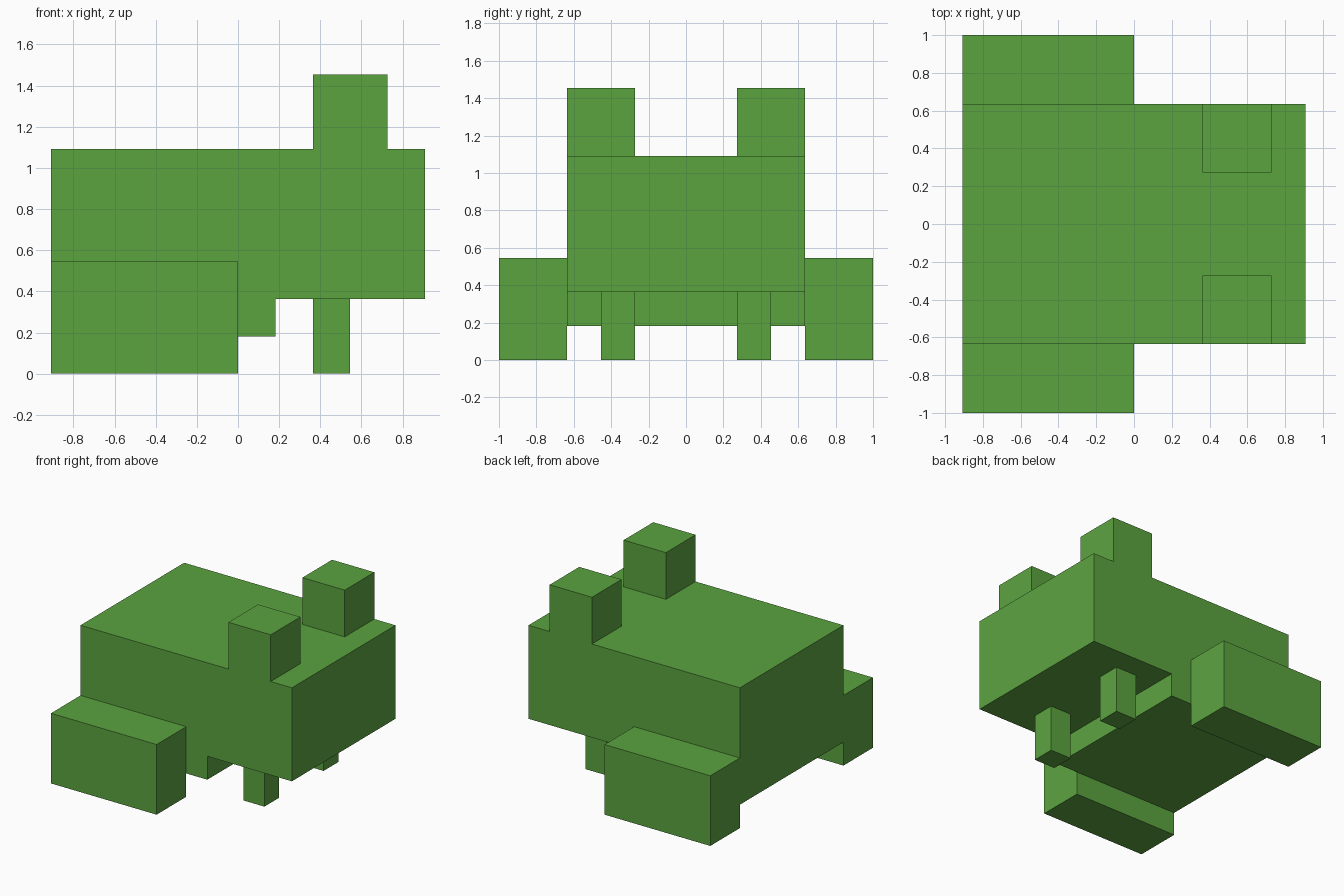
import bpy
import bmesh
from mathutils import Matrix, Vector

cube = bpy.data.objects.get("Cube")
if cube:
    bpy.data.objects.remove(cube, do_unlink=True)

U = 1 / 11  # one block unit; the model is 22 units wide

# Single skin colour
skin = bpy.data.materials.new("leaf_green")
skin.use_nodes = True
colour = (0.105, 0.371, 0.051, 1)
skin.diffuse_color = colour
bsdf = next(n for n in skin.node_tree.nodes if n.type == 'BSDF_PRINCIPLED')
bsdf.inputs["Base Color"].default_value = colour


def block(name, x, y, z):
    """Box spanning the (min, max) ranges, given in block units."""
    lo, hi = Vector((x[0], y[0], z[0])) * U, Vector((x[1], y[1], z[1])) * U
    bm = bmesh.new()
    matrix = Matrix.Translation((lo + hi) / 2) @ Matrix.Diagonal((*(hi - lo), 1))
    bmesh.ops.create_cube(bm, size=1, matrix=matrix)
    mesh = bpy.data.meshes.new(name)
    bm.to_mesh(mesh)
    bm.free()
    mesh.materials.append(skin)
    obj = bpy.data.objects.new(name, mesh)
    bpy.context.collection.objects.link(obj)
    return obj


# Body and the lower belly step under its rear
block("body", (-10, 10), (-7, 7), (4, 12))
block("belly", (-10, 2), (-7, 7), (2, 4))

# Paired parts, mirrored across the long axis
pairs = {
    "eye": ((4, 8), (3, 7), (12, 16)),
    "hind_leg": ((-10, 0), (7, 11), (0, 6)),
    "front_leg": ((4, 6), (3, 5), (0, 4)),
}
for name, (x, y, z) in pairs.items():
    block(name + "_far", x, y, z)
    block(name + "_near", x, (-y[1], -y[0]), z)
